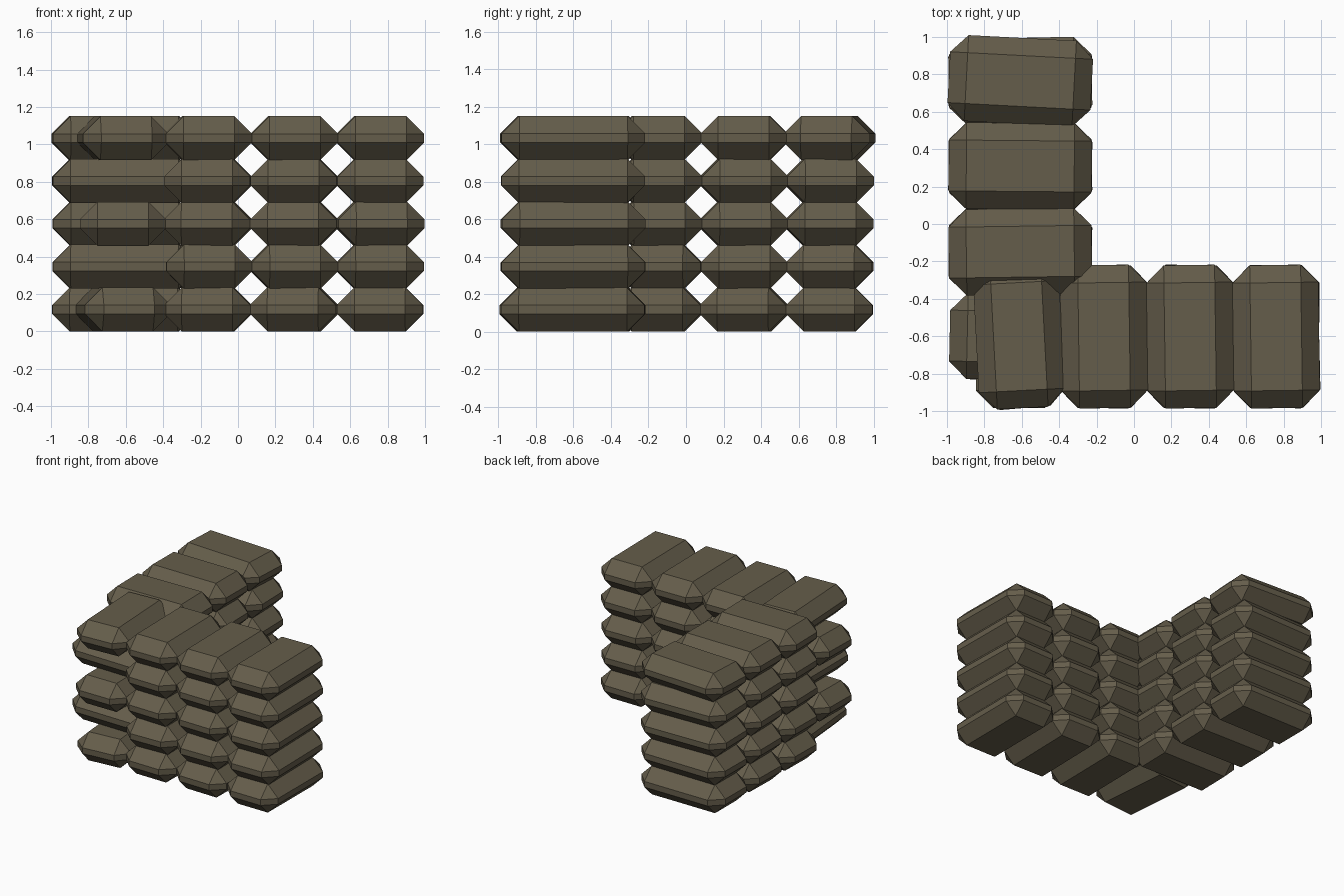
import bpy, bmesh, math, random
from mathutils import Matrix

random.seed(4)
cube = bpy.data.objects.get("Cube")
if cube:
    bpy.data.objects.remove(cube, do_unlink=True)

# Dull brown sackcloth
cloth = bpy.data.materials.new("sackcloth_brown")
cloth.use_nodes = True
colour = (0.13, 0.11, 0.07, 1)
cloth.diffuse_color = colour
bsdf = cloth.node_tree.nodes["Principled BSDF"]
bsdf.inputs["Base Color"].default_value = colour
bsdf.inputs["Roughness"].default_value = 0.9

LENGTH, WIDTH, HEIGHT, BEVEL = 0.765, 0.46, 0.235, 0.094
PITCH, LAYERS = 0.2288, 5

# One sandbag: a box with every edge chamfered, lying along y
bm = bmesh.new()
bmesh.ops.create_cube(bm, size=1, matrix=Matrix.Diagonal((WIDTH, LENGTH, HEIGHT, 1)))
bmesh.ops.bevel(bm, geom=bm.edges[:], offset=BEVEL, segments=1, affect='EDGES')
bag_mesh = bpy.data.meshes.new("sandbag")
bm.to_mesh(bag_mesh)
bm.free()
bag_mesh.materials.append(cloth)


def sandbag(name, x, y, layer, turn):
    bag = bpy.data.objects.new(name, bag_mesh)
    bag.location = (x, y, HEIGHT / 2 + PITCH * layer)
    bag.rotation_euler.z = math.radians(turn)
    bpy.context.collection.objects.link(bag)


def sag(limit=1.6):
    return random.uniform(-limit, limit)


# Two arms of stacked bags meeting in a corner
for layer in range(LAYERS):
    top = layer == LAYERS - 1
    for i, x in enumerate((-0.16, 0.30, 0.76)):
        sandbag(f"front_arm_bag_{layer}_{i}", x, -0.602, layer, 0.8 if top else sag())
    for i, y in enumerate((-0.148, 0.31, 0.765)):
        turn = (0.8, -0.5, -3)[i] if top else sag()
        sandbag(f"side_arm_bag_{layer}_{i}", -0.608, y, layer, 90 + turn)
    # Corner bags switch direction on each layer
    if layer % 2:
        sandbag(f"corner_bag_{layer}", -0.603, -0.605, layer, 90 + sag())
    else:
        sandbag(f"corner_bag_{layer}", -0.615, -0.602, layer, 5 if layer == 0 else 3 if top else 0)
